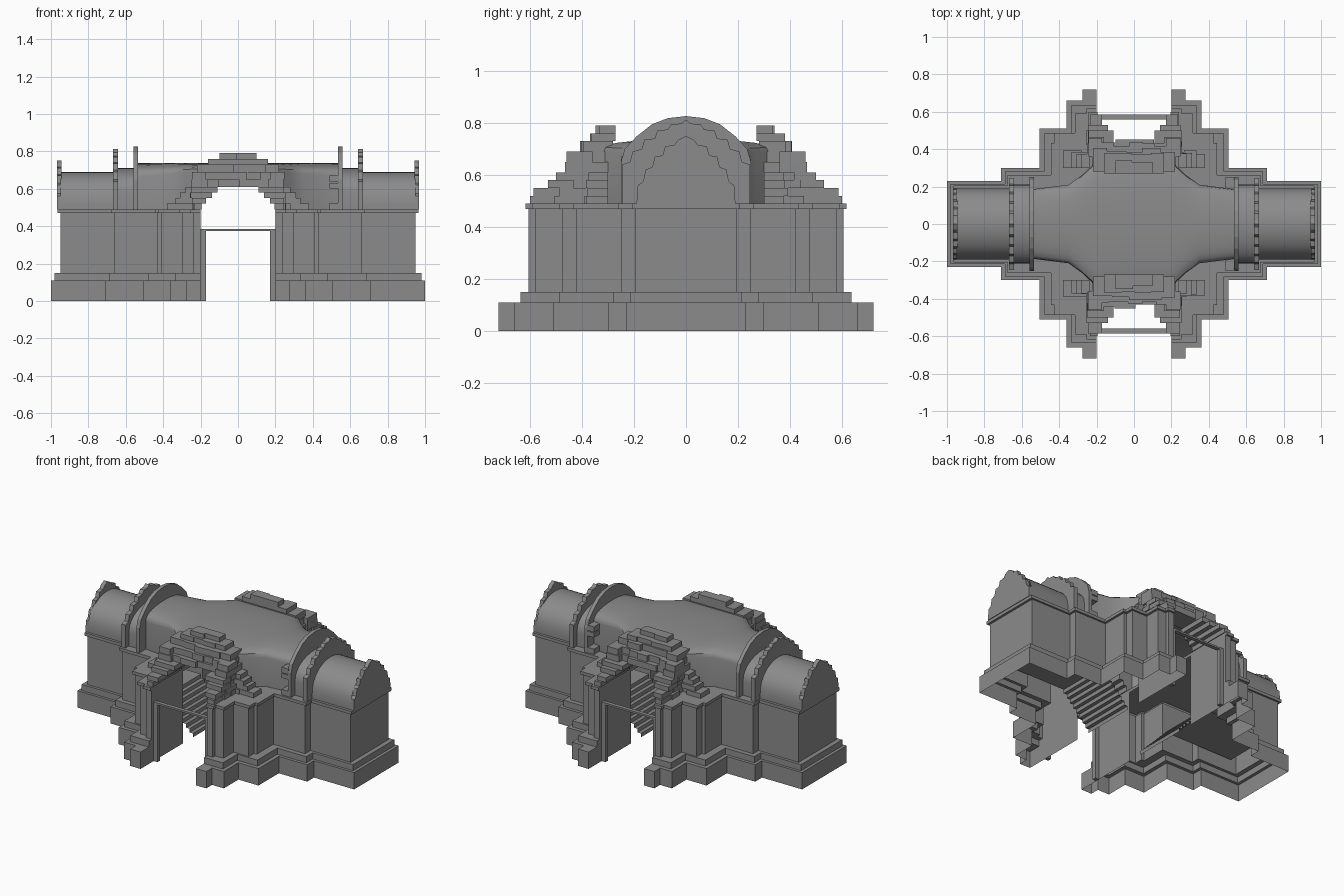
import bpy, bmesh, math, random
from mathutils import Matrix

random.seed(4)
if "Cube" in bpy.data.objects:
    bpy.data.objects.remove(bpy.data.objects["Cube"])

stone = bpy.data.materials.new("grey_stone")
stone.use_nodes = True
stone.diffuse_color = (0.26, 0.26, 0.26, 1)
stone.node_tree.nodes["Principled BSDF"].inputs["Base Color"].default_value = (0.26, 0.26, 0.26, 1)


def finish(bm, name, smooth=False):
    bmesh.ops.remove_doubles(bm, verts=bm.verts, dist=0.0005)
    bmesh.ops.recalc_face_normals(bm, faces=bm.faces)
    mesh = bpy.data.meshes.new(name)
    bm.to_mesh(mesh)
    bm.free()
    mesh.materials.append(stone)
    obj = bpy.data.objects.new(name, mesh)
    bpy.context.collection.objects.link(obj)
    if smooth:
        bpy.ops.object.select_all(action='DESELECT')
        obj.select_set(True)
        bpy.context.view_layer.objects.active = obj
        bpy.ops.object.shade_smooth_by_angle(angle=math.radians(35))
    return obj


def loft(bm, rings, closed=False):
    """Join rings of equal length with quads."""
    loops = [[bm.verts.new(p) for p in r] for r in rings]
    n = len(loops[0])
    for a, b in zip(loops, loops[1:]):
        for i in range(n if closed else n - 1):
            j = (i + 1) % n
            bm.faces.new((a[i], a[j], b[j], b[i]))
    return loops


def box(bm, x0, x1, y0, y1, z0, z1):
    m = Matrix.Translation(((x0 + x1) / 2, (y0 + y1) / 2, (z0 + z1) / 2))
    bmesh.ops.create_cube(bm, size=1, matrix=m @ Matrix.Diagonal((x1 - x0, y1 - y0, z1 - z0, 1)))


# Stepped plinth, walls and cornice of each half
PASSAGE, DOORWAY = 0.2, 0.28
BASE = [(1, .23), (.71, .30), (.505, .51), (.505, .51), (.36, .66), (.275, .72)]
STEP = [(.98, .213), (.69, .28), (.48, .485), (.48, .485), (.335, .635), (.25, .635)]
WALL = [(.95, .195), (.66, .25), (.43, .42), (.41, .475), (.30, .58), (.24, .605)]
CORNICE = [(x + .015, y + .012) for x, y in WALL]


def outline(corners, z, side):
    pts = []
    for k, (x, y) in enumerate(corners):
        if k:
            pts.append((x, corners[k - 1][1]))
        pts.append((x, y))
    pts += [(PASSAGE, corners[-1][1]), (PASSAGE, DOORWAY)]
    pts += [(x, -y) for x, y in reversed(pts)]
    return [(x * side, y, z) for x, y in pts]


for side, label in ((1, "left"), (-1, "right")):
    bm = bmesh.new()
    tiers = ((BASE, 0), (BASE, .11), (STEP, .11), (STEP, .15), (WALL, .15),
             (WALL, .47), (CORNICE, .47), (CORNICE, .49))
    loops = loft(bm, [outline(c, z, side) for c, z in tiers], closed=True)
    bm.faces.new(loops[-1])
    # doorway from the passage into the chamber
    doorway = []
    for f in bm.faces:
        c = f.calc_center_median()
        if abs(c.x) < PASSAGE + .001 and abs(c.y) < .05 and c.z < .46:
            doorway.append(f)
    bmesh.ops.delete(bm, geom=doorway, context='FACES')
    bmesh.ops.dissolve_degenerate(bm, dist=0.0005, edges=bm.edges)
    finish(bm, label + "_walls")

    # Thin stair sheet rising from the passage to the chamber floor
    bm = bmesh.new()
    count, rise, run = 9, .025, .024
    flight = [(PASSAGE, 0)]
    for i in range(count):
        flight += [(PASSAGE + i * run, (i + 1) * rise), (PASSAGE + (i + 1) * run, (i + 1) * rise)]
    flight.append((.9, count * rise))
    loft(bm, [[(side * x, y, z) for x, z in flight] for y in (-.18, .18)])
    finish(bm, label + "_stairs_and_floor")


# Vaulted roofs
def vault_section(x, half, spring, top, power=.9, steps=14):
    arc = []
    for i in range(steps + 1):
        a = math.pi * i / steps
        arc.append((x, half * math.cos(a), spring + (top - spring) * max(0, math.sin(a)) ** power))
    return [(x, half, .49)] + arc + [(x, -half, .49)]


bm = bmesh.new()
stations = [(.55, .185, .665, .737), (.35, .21, .68, .737), (.28, .26, .685, .737),
            (.2, .335, .69, .737)]
stations += [(-x, h, s, t) for x, h, s, t in reversed(stations)]
loft(bm, [vault_section(*s, power=.7) for s in stations])
# open the vault sides over the passage
opening = [f for f in bm.faces if abs(f.calc_center_median().x) < .1 and f.calc_center_median().z < .62]
bmesh.ops.delete(bm, geom=opening, context='FACES')
finish(bm, "main_vault", True)

for side, label in ((1, "left"), (-1, "right")):
    for name, x0, x1, half, spring, top in (("neck", .55, .66, .21, .58, .71),
                                            ("end", .66, .95, .19, .52, .69)):
        bm = bmesh.new()
        loft(bm, [vault_section(side * x, half, spring, top) for x in (x0, x1)])
        finish(bm, label + "_" + name + "_vault", True)

# Gable slabs: one smooth arch and two cusped ones per side
ARCH = [(.25, .49), (.25, .65), (.235, .7), (.19, .748), (.13, .795), (.07, .818), (0, .826)]
CUSPED = [(.245, .49), (.245, .64), (.215, .65), (.205, .69), (.17, .7), (.16, .735), (.12, .74),
          (.11, .77), (.07, .775), (.055, .795), (.02, .797), (0, .812)]
END = [(.19, .49), (.185, .56), (.165, .575), (.155, .62), (.13, .63), (.12, .67), (.09, .675),
       (.08, .71), (.045, .715), (.03, .735), (0, .75)]
for side, label in ((1, "left"), (-1, "right")):
    for name, half, x, t in (("arched", ARCH, .547, .024), ("cusped", CUSPED, .655, .028),
                             ("end", END, .956, .026)):
        bm = bmesh.new()
        prof = half + [(-y, z) for y, z in reversed(half[:-1])]
        ends = loft(bm, [[(side * (x + d * t / 2), y, z) for y, z in prof] for d in (-1, 1)], closed=True)
        for e in ends:
            bm.faces.new(e)
        finish(bm, label + "_" + name + "_gable")


# Ruined corbelled stonework above both portals
def course(bm, axis, a0, a1, b0, b1, z0, z1, sx, sy, size=.09):
    """Row of bricks running along axis 0 (x) or 1 (y), with uneven faces."""
    count = max(1, round((a1 - a0) / size))
    cuts = [a0 + (a1 - a0) * i / count for i in range(count + 1)]
    for i in range(1, count):
        cuts[i] += random.uniform(-.2, .2) * size
    for p, q in zip(cuts, cuts[1:]):
        out = b1 + random.uniform(-.016, .008)
        xs, ys = ((p, q), (b0, out)) if axis == 0 else ((b0, out), (p, q))
        xs, ys = sorted(v * sx for v in xs), sorted(v * sy for v in ys)
        box(bm, *xs, *ys, z0, z1)


# bottom, top, inner x, outer x of wing, reach in y
SIDES = [(.49, .52, .195, .38, .60), (.52, .55, .17, .335, .585), (.55, .58, .14, .31, .53),
         (.58, .61, .11, .28, .50), (.61, .65, .16, .24, .465), (.65, .69, .17, .225, .46)]
# bottom, top, half width, inner y, outer y
SPANS = [(.61, .65, .2, .31, .445), (.65, .69, .21, .3, .43), (.69, .73, .22, .28, .40),
         (.73, .76, .16, .27, .375), (.76, .79, .1, .27, .34)]
for sy, label in ((-1, "front"), (1, "back")):
    bm = bmesh.new()
    for sx in (-1, 1):
        for z0, z1, xin, xout, reach in SIDES:
            course(bm, 1, .36, reach, xin, .25, z0, z1, sx, sy)
            course(bm, 0, xin, xout, .3, .385, z0, z1, sx, sy)
    for z0, z1, half, y0, y1 in SPANS:
        course(bm, 0, -half, half, y0, y1, z0, z1, 1, sy)
    finish(bm, label + "_corbelled_arch")

    # Slender door frame
    bm = bmesh.new()
    y0, y1 = sorted((sy * .56, sy * .585))
    for sx in (-1, 1):
        xs = sorted((sx * .172, sx * .2))
        box(bm, *xs, y0, y1, 0, .376)
    box(bm, -.2, .2, y0, y1, .374, .386)
    finish(bm, label + "_door_frame")

    # Loose stones left beside the gable
    bm = bmesh.new()
    for z0, z1 in ((.49, .525), (.6, .63), (.635, .67)):
        ys = sorted((sy * .18, sy * .25))
        box(bm, .49, .54, *ys, z0, z1)
    finish(bm, label + "_loose_stones")
